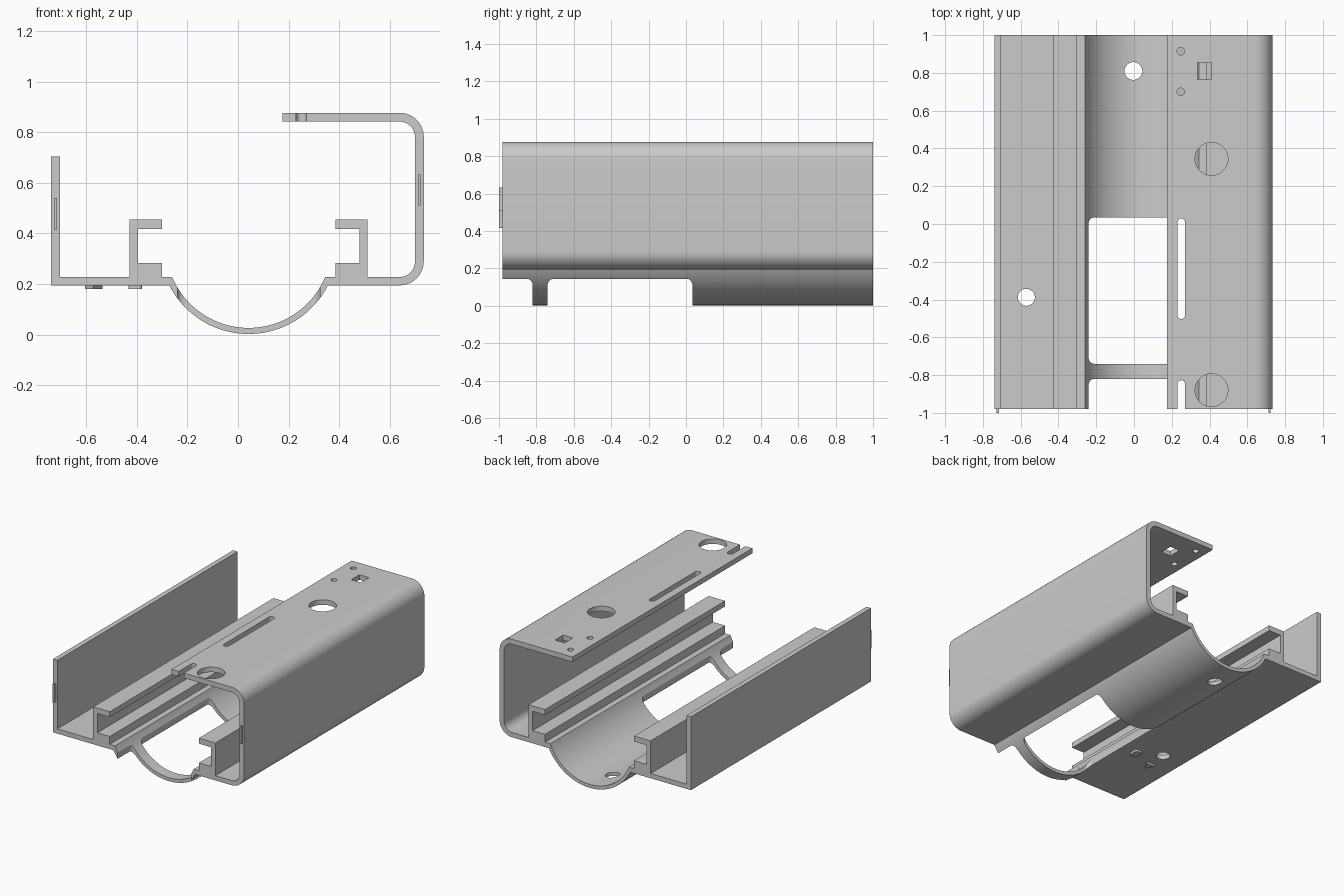
import bpy, bmesh, math

if "Cube" in bpy.data.objects:
    bpy.data.objects.remove(bpy.data.objects["Cube"])

C = 0.042            # centre line of trough and rails
Y0, Y1 = -0.98, 1.0  # ends of the extrusion


def arc(cx, cz, r, a0, a1, n):
    return [(cx + r * math.cos(math.radians(a0 + (a1 - a0) * i / n)),
             cz + r * math.sin(math.radians(a0 + (a1 - a0) * i / n))) for i in range(n + 1)]


def sweep(bm, points, step):
    """Close a loop of 3D points and extrude it by step."""
    face = bm.faces.new([bm.verts.new(p) for p in points])
    new = bmesh.ops.extrude_face_region(bm, geom=[face])['geom']
    bmesh.ops.translate(bm, vec=step, verts=[v for v in new if isinstance(v, bmesh.types.BMVert)])


def rounded_prism(bm, x0, x1, y0, y1, z0, z1, r=0.0, n=8):
    if r:
        r = min(r, (x1 - x0) / 2, (y1 - y0) / 2)
        pts = []
        for cx, cy, a in ((x1 - r, y1 - r, 0), (x0 + r, y1 - r, 90),
                          (x0 + r, y0 + r, 180), (x1 - r, y0 + r, 270)):
            pts += arc(cx, cy, r, a, a + 90, n)
        clean = []
        for p in pts:
            if not clean or math.dist(p, clean[-1]) > 1e-5:
                clean.append(p)
        if math.dist(clean[0], clean[-1]) < 1e-5:
            clean.pop()
    else:
        clean = [(x1, y1), (x0, y1), (x0, y0), (x1, y0)]
    sweep(bm, [(x, y, z0) for x, y in clean], (0, 0, z1 - z0))


def hole(bm, x, y, r, z0, z1):
    rounded_prism(bm, x - r, x + r, y - r, y + r, z0, z1, r, 12)


def finish(bm, name):
    bmesh.ops.recalc_face_normals(bm, faces=bm.faces[:])
    mesh = bpy.data.meshes.new(name)
    bm.to_mesh(mesh)
    bm.free()
    obj = bpy.data.objects.new(name, mesh)
    bpy.context.collection.objects.link(obj)
    return obj


# Extruded profile: left wall, rail, trough, mirrored rail, rounded right channel
rail = [(-.428, .228), (-.428, .455), (-.301, .455), (-.301, .417),
        (-.396, .417), (-.396, .283), (-.301, .283), (-.301, .228)]
ri, ro, cz = 0.328, 0.352, 0.355
ai = math.degrees(math.asin((cz - .228) / ri))
ao = math.degrees(math.asin((cz - .195) / ro))
profile = [(-.738, .705), (-.703, .705), (-.703, .228)] + rail
profile += arc(C, cz, ri, 180 + ai, 360 - ai, 40)
profile += [(2 * C - x, z) for x, z in reversed(rail)]
profile += arc(.639, .288, .06, -90, 0, 10) + arc(.639, .782, .06, 0, 90, 10)
profile += [(.175, .842), (.175, .877)]
profile += arc(.639, .782, .095, 90, 0, 10) + arc(.639, .29, .095, 0, -90, 10)
profile += arc(C, cz, ro, 360 - ao, 180 + ao, 40) + [(-.738, .195)]
bm = bmesh.new()
sweep(bm, [(x, Y0, z) for x, z in profile], (0, Y1 - Y0, 0))
body = finish(bm, "housing_body")

# Cutters: trough windows, floor holes, top plate holes and slots
bm = bmesh.new()
for y0, y1 in ((-.74, .035), (-1.2, -.82)):
    rounded_prism(bm, -.24, 2 * C + .24, y0, y1, -.1, .4, .03)
hole(bm, -.003, .81, .047, -.1, .3)
hole(bm, -.57, -.388, .045, .1, .3)
top = (.81, .95)
for y in (.915, .70):
    hole(bm, .248, y, .02, *top)
for y in (.345, -.88):
    hole(bm, .41, y, .087, *top)
rounded_prism(bm, .335, .41, .765, .855, *top)
for y0, y1 in ((-.503, .03), (-1.2, -.827)):
    rounded_prism(bm, .23, .27, y0, y1, *top, r=.02)
cutter = finish(bm, "hole_cutter")
cutter.hide_render = True

mod = body.modifiers.new("holes", 'BOOLEAN')
mod.operation = 'DIFFERENCE'
mod.solver = 'EXACT'
mod.object = cutter
bpy.context.view_layer.objects.active = body
body.select_set(True)
bpy.ops.object.modifier_apply(modifier=mod.name)
bpy.data.objects.remove(cutter)
bpy.ops.object.shade_smooth_by_angle(angle=math.radians(30))

# Thin locating tabs on the front end
for name, x0, x1, z0, z1 in (("left_tab", -.727, -.716, .415, .54),
                             ("right_tab", .712, .722, .51, .633)):
    bm = bmesh.new()
    rounded_prism(bm, x0, x1, -1.0, -.97, z0, z1)
    finish(bm, name)

# Raised marks under the floor: a triangle and a small plain pad
bm = bmesh.new()
sweep(bm, [(-.605, -.51, .18), (-.535, -.51, .18), (-.57, -.57, .18)], (0, 0, .02))
finish(bm, "triangle_mark")
bm = bmesh.new()
rounded_prism(bm, -.433, -.38, -.50, -.43, .18, .2, .012, 4)
finish(bm, "floor_pad")
